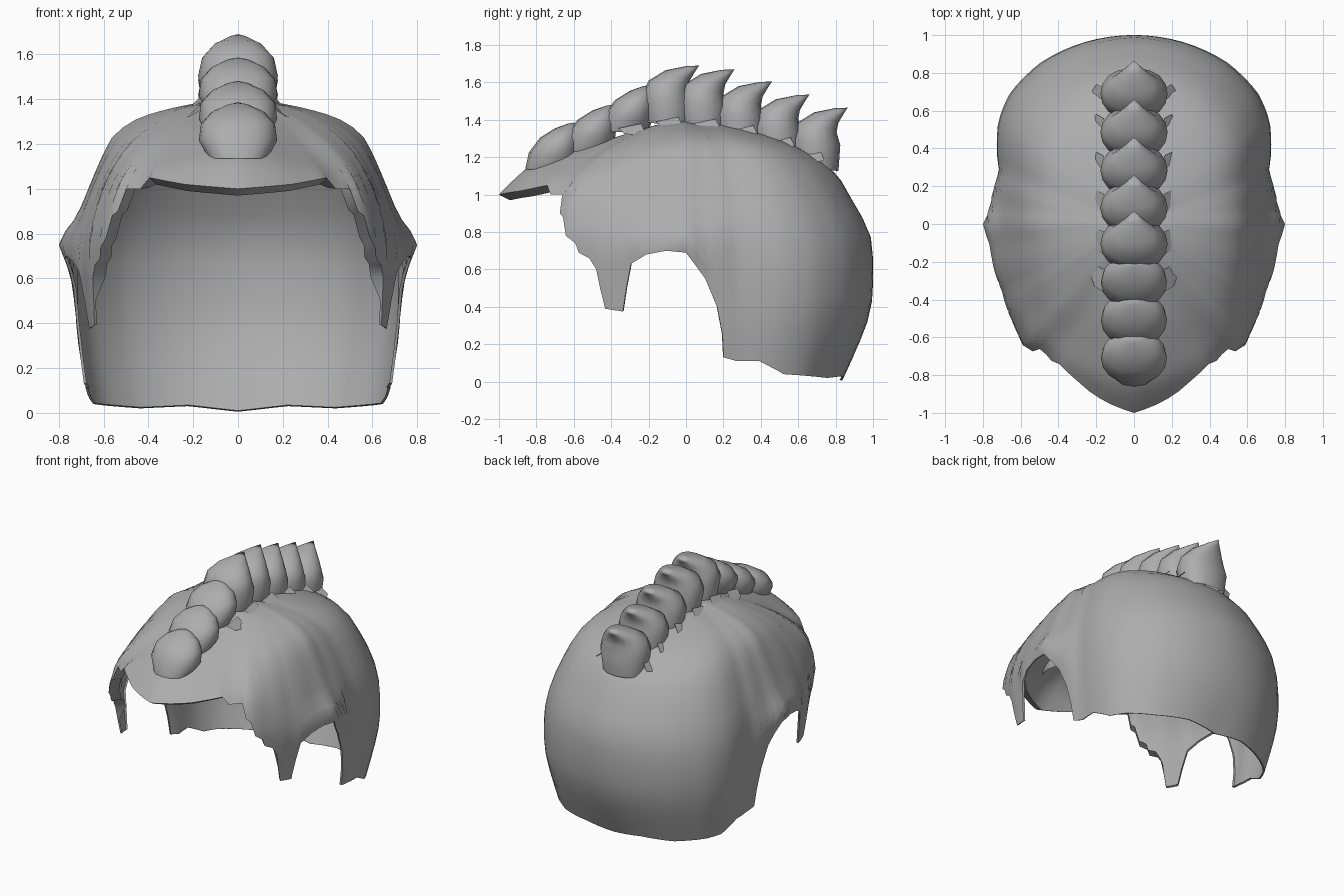
import bpy, bmesh, math
from mathutils import Vector

if "Cube" in bpy.data.objects:
    bpy.data.objects.remove(bpy.data.objects["Cube"])

grey = bpy.data.materials.new("hair_grey")
grey.diffuse_color = (0.42, 0.42, 0.42, 1)
grey.use_nodes = True
grey.node_tree.nodes["Principled BSDF"].inputs["Base Color"].default_value = grey.diffuse_color


def finish(bm, name, angle=50):
    bmesh.ops.recalc_face_normals(bm, faces=bm.faces)
    me = bpy.data.meshes.new(name)
    bm.to_mesh(me)
    bm.free()
    me.materials.append(grey)
    ob = bpy.data.objects.new(name, me)
    bpy.context.collection.objects.link(ob)
    bpy.ops.object.select_all(action='DESELECT')
    bpy.context.view_layer.objects.active = ob
    ob.select_set(True)
    bpy.ops.object.shade_smooth_by_angle(angle=math.radians(angle))
    return ob


def lerp_table(table, a):
    """Linear lookup of a value in (key, value) pairs."""
    for (a0, v0), (a1, v1) in zip(table, table[1:]):
        if a <= a1:
            t = (a - a0) / (a1 - a0)
            return v0 + (v1 - v0) * t
    return table[-1][1]


def spline(pts, steps=5):
    """Smooth curve through the points."""
    p = [pts[0]] + pts + [pts[-1]]
    out = []
    for a, b, c, d in zip(p, p[1:], p[2:], p[3:]):
        for i in range(steps):
            t = i / steps
            out.append(.5 * (2 * b + (c - a) * t + (2 * a - 5 * b + 4 * c - d) * t * t
                             + (3 * b - a - 3 * c + d) * t ** 3))
    return out + [pts[-1]]


# Hair cap: plan radius by azimuth (-90 = front, 90 = back)
OUTLINE = [(-90, 1), (-81, .96), (-70, .9), (-59, .866), (-49, .88), (-41, .835),
           (-27, .785), (-9, .775), (0, .8), (7, .78), (22, .8), (37, .91),
           (47, .955), (60, .986), (73, .996), (90, 1)]
# Meridian shapes (relative radius, height) at key azimuths
R_KEYS = {
    -90: [.2, .4, .55, .7, .85, .93, 1, .97, .9],
    -62: [.22, .45, .62, .78, .9, .96, 1, .98, .96],
    -50: [.25, .5, .68, .82, .93, .97, 1, .98, .95],
    -30: [.25, .5, .7, .81, .9, .97, 1, .98, .94],
    0: [.25, .54, .69, .755, .82, .9, 1, .93, .9],
    20: [.25, .52, .69, .78, .86, .93, .96, .95, .89],
    45: [.25, .5, .68, .8, .9, .97, 1, .99, .9],
    90: [.2, .42, .6, .78, .9, .98, 1, .98, .83]}
Z_KEYS = {
    -90: [1.36, 1.3, 1.265, 1.21, 1.14, 1.07, 1.0, .97, .95],
    -62: [1.37, 1.3, 1.23, 1.15, 1.09, 1.05, 1.0, .9, .8],
    -50: [1.37, 1.29, 1.21, 1.12, 1.02, .92, .8, .6, .4],
    -30: [1.38, 1.32, 1.23, 1.13, 1.0, .85, .72, .55, .3],
    0: [1.38, 1.32, 1.24, 1.15, 1.03, .88, .75, .6, .1],
    20: [1.37, 1.32, 1.24, 1.14, 1.0, .85, .68, .35, .05],
    45: [1.37, 1.31, 1.24, 1.12, .95, .78, .6, .35, .0],
    90: [1.37, 1.32, 1.25, 1.14, .95, .8, .65, .35, .0]}
# Rim height: brow, stepped fringe, sideburn, ear arch, nape
RIM = [(-90, 1.0), (-75, 1.02), (-62, 1.05), (-59, 1.0), (-53, 1.0), (-51.5, .9),
       (-49.5, .88), (-47.5, .78), (-44, .74), (-43, .69), (-39, .66), (-36.5, .6),
       (-35.5, .5), (-34, .39), (-27, .375), (-25, .5), (-22.5, .63), (-16, .68),
       (-8, .7), (0, .69), (4, .62), (8, .55), (13, .4), (15.5, .25), (16.3, .13),
       (22, .11), (30, .11), (39, .04), (60, .02), (75, .03), (90, .005)]
ROWS = 18


def meridian(az):
    """Points (radius, z) from crown to rim, evenly spaced, plus an inner lip."""
    big, rim = lerp_table(OUTLINE, az), lerp_table(RIM, az)
    pts = [Vector((0, 1.395))]
    for i in range(9):
        r = lerp_table([(k, v[i]) for k, v in R_KEYS.items()], az)
        z = lerp_table([(k, v[i]) for k, v in Z_KEYS.items()], az)
        pts.append(Vector((r * big, z)))
    pts = spline(pts)
    clipped = [pts[0]]
    for p, q in zip(pts, pts[1:]):
        if q.y <= rim:
            clipped.append(p.lerp(q, (p.y - rim) / max(p.y - q.y, 1e-6)))
            break
        clipped.append(q)
    lengths = [0]
    for p, q in zip(clipped, clipped[1:]):
        lengths.append(lengths[-1] + max((q - p).length, 1e-6))
    xs = list(zip(lengths, clipped))
    out = [lerp_table(xs, lengths[-1] * i / ROWS) for i in range(1, ROWS + 1)]
    if az < -61:
        lip = Vector((-.06, -.03))
    elif az < -36:
        lip = Vector((-.07, .005))
    else:
        lip = Vector((-.012, .005))
    out.append(out[-1] + lip)
    return out


azimuths = []
for (a, _), (b, _) in zip(RIM, RIM[1:]):
    n = max(1, math.ceil((b - a) / 4))
    azimuths += [a + (b - a) * i / n for i in range(n)]
azimuths.append(90)

bm = bmesh.new()
crown = bm.verts.new((0, 0, 1.395))
cols = []
for az in azimuths:
    c, s = math.cos(math.radians(az)), math.sin(math.radians(az))
    if abs(az) == 90:
        c = 0
    cols.append([bm.verts.new((p.x * c, p.x * s, p.y)) for p in meridian(az)])
for a, b in zip(cols, cols[1:]):
    bm.faces.new((crown, a[0], b[0]))
    for i in range(ROWS):
        bm.faces.new((a[i], a[i + 1], b[i + 1], b[i]))
cap = finish(bm, "hair_cap")
mod = cap.modifiers.new("mirror", 'MIRROR')
mod.use_clip = True

# Crest lobes: front and back edge offsets (y, z) from the tip, half widths
POINTED = ([(-.29, -.3), (-.31, -.17), (-.27, -.08), (-.18, -.025), (-.07, -.003)],
           [(-.05, -.34), (-.04, -.2), (-.06, -.13), (-.05, -.08), (-.02, -.03)],
           [.155, .178, .16, .11, .04])
ROUND = ([(-.26, -.25), (-.24, -.16), (-.18, -.08), (-.1, -.03), (-.03, -.005)],
         [(0, -.25), (.02, -.18), (.03, -.11), (.03, -.06), (.02, -.02)],
         [.13, .175, .165, .12, .05])


def lobe(name, tip, shape, scale=1.0, sides=16):
    bm = bmesh.new()
    rings = []
    for f, b, w in zip(*shape):
        ring = []
        for k in range(sides):
            a = 2 * math.pi * k / sides
            t = .5 - .5 * math.cos(a)
            y = f[0] + (b[0] - f[0]) * t
            z = f[1] + (b[1] - f[1]) * t
            x = w * math.copysign(abs(math.sin(a)) ** .8, math.sin(a))
            ring.append(bm.verts.new((x, tip[0] + y * scale, tip[1] + z * scale)))
        rings.append(ring)
    top = bm.verts.new((0, tip[0], tip[1]))
    for k in range(sides):
        n = (k + 1) % sides
        for a, b in zip(rings, rings[1:]):
            bm.faces.new((a[k], a[n], b[n], b[k]))
        bm.faces.new((rings[-1][k], rings[-1][n], top))
    finish(bm, name, 70)


for i, tip in enumerate([(-.6, 1.385), (-.4, 1.48), (-.2, 1.585)]):
    lobe(f"crest_round_lobe_{i + 1}", tip, ROUND)
for i, tip in enumerate([(.07, 1.69), (.26, 1.67), (.46, 1.605), (.66, 1.535), (.865, 1.465)]):
    lobe(f"crest_pointed_lobe_{i + 1}", tip, POINTED)

# Small ragged flakes along both sides of the crest base
bm = bmesh.new()
for y, z in [(-.28, 1.35), (-.08, 1.385), (.12, 1.375), (.32, 1.34), (.52, 1.275), (.68, 1.2)]:
    for s in (-1, 1):
        pts = [(.16, y - .08, z + .005), (.21, y - .05, z - .025), (.23, y + .01, z - .03),
               (.2, y + .06, z - .015), (.16, y + .04, z + .03)]
        bm.faces.new([bm.verts.new((s * p[0], p[1], p[2])) for p in pts])
finish(bm, "crest_flakes")
